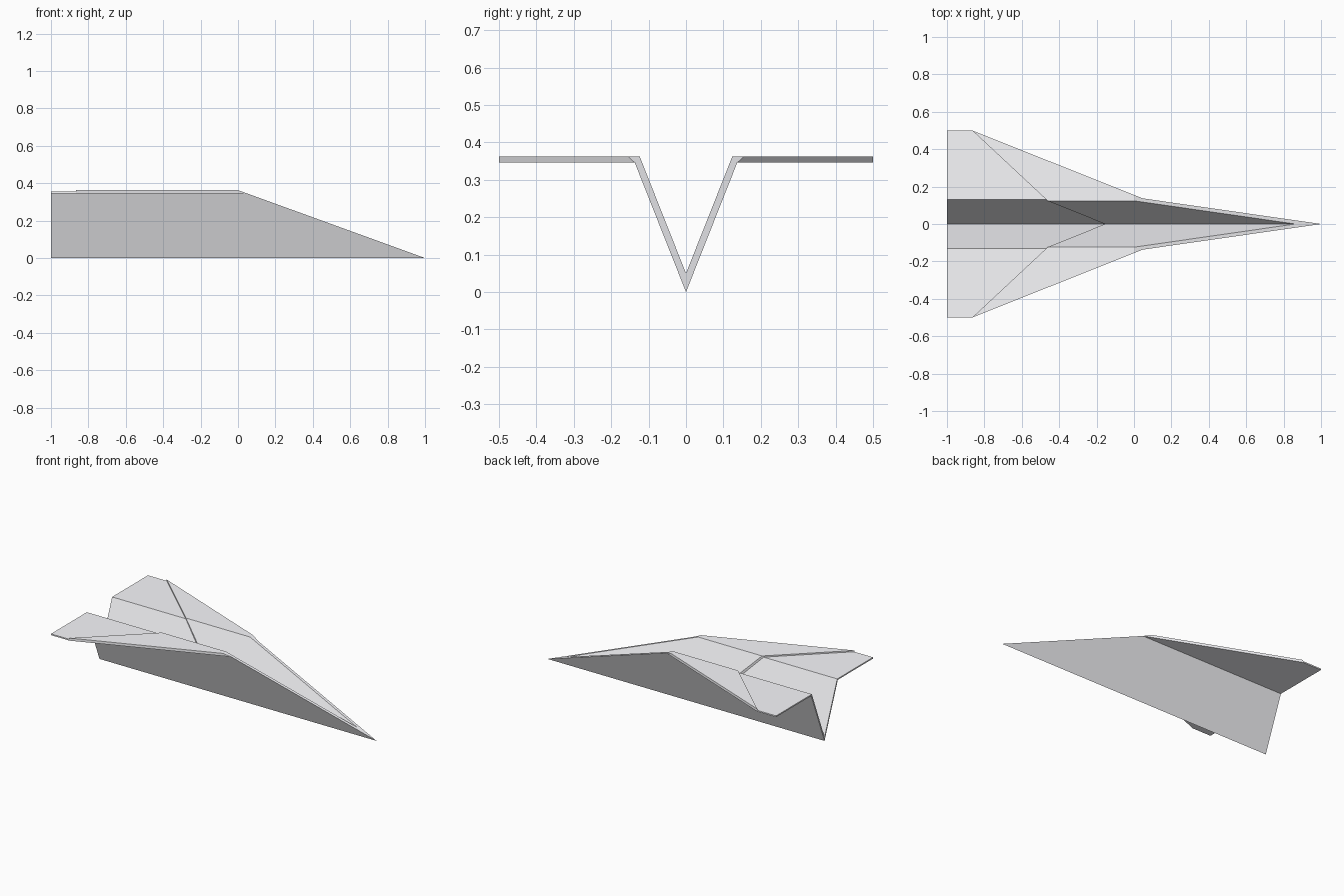
import bpy, bmesh

if "Cube" in bpy.data.objects:
    bpy.data.objects.remove(bpy.data.objects["Cube"])

TOP = 0.363      # upper surface height of the wings
LOW = 0.346      # underside height of the wings
REAR, TIP_X = -1.0, -0.865

# Half cross-section columns: keel, wing crease, wing tip.
# Each has its underside and top-of-fold (y, z), then the x of the fold step's foot and lip.
columns = [
    ((0.0, 0.0), (0.0, 0.05), -0.155, -0.155),
    ((0.137, LOW), (0.124, TOP), -0.469, -0.462),
    ((0.5, LOW), (0.5, TOP), TIP_X, TIP_X),
]

bm = bmesh.new()


def rows(i):
    """Vertices of one column: rear edge, fold step and leading edge."""
    lo, hi, foot, lip = columns[i]

    def at(x, t):
        y, z = (lo[k] + (hi[k] - lo[k]) * t for k in (0, 1))
        if x is None:                       # leading edge: sloped nose cut, then the tip
            x = TIP_X if i == 2 else 1 - z / TOP
        return bm.verts.new((x, y, z))

    return dict(r0=at(REAR, 0), r1=at(REAR, .5), s1=at(foot, .5),
                s2=at(lip, 1), f2=at(None, 1), f0=at(None, 0))


keel, crease, tip = cols = [rows(i) for i in range(3)]

# Point on the wing's top where the nose cut meets the upright leading edge
x0, y0 = crease["f0"].co.xy
corner = bm.verts.new((0, y0 + x0 * (0.5 - y0) / (x0 - TIP_X), TOP))

# Strips between columns: rear edge, single sheet, fold step, double sheet, leading edge, underside
loop = ["r0", "r1", "s1", "s2", "f2", "f0"]
for a, b in zip(cols, cols[1:]):
    for p, q in zip(loop, loop[1:] + loop[:1]):
        if b is tip and "f2" in (p, q):
            continue
        bm.faces.new((a[p], a[q], b[q], b[p]))

# Wing's double sheet, nose cut end, leading edge and tip edge
bm.faces.new((crease["s2"], crease["f2"], corner, tip["s2"]))
bm.faces.new((crease["f2"], crease["f0"], corner))
bm.faces.new((corner, crease["f0"], tip["f0"], tip["s1"], tip["s2"]))
bm.faces.new((tip["r0"], tip["r1"], tip["s1"], tip["f0"]))
bm.verts.remove(tip["f2"])

mesh = bpy.data.meshes.new("folded_paper_plane")
bm.to_mesh(mesh)
bm.free()
plane = bpy.data.objects.new("folded_paper_plane", mesh)
bpy.context.collection.objects.link(plane)

# Off-white paper
paper = bpy.data.materials.new("paper")
paper.diffuse_color = (0.95, 0.95, 0.98, 1)
paper.use_nodes = True
paper.node_tree.nodes["Principled BSDF"].inputs["Base Color"].default_value = paper.diffuse_color
mesh.materials.append(paper)

# Mirror the half sheet across the keel
mirror = plane.modifiers.new("Mirror", "MIRROR")
mirror.use_axis = (False, True, False)
mirror.merge_threshold = 0.0005
